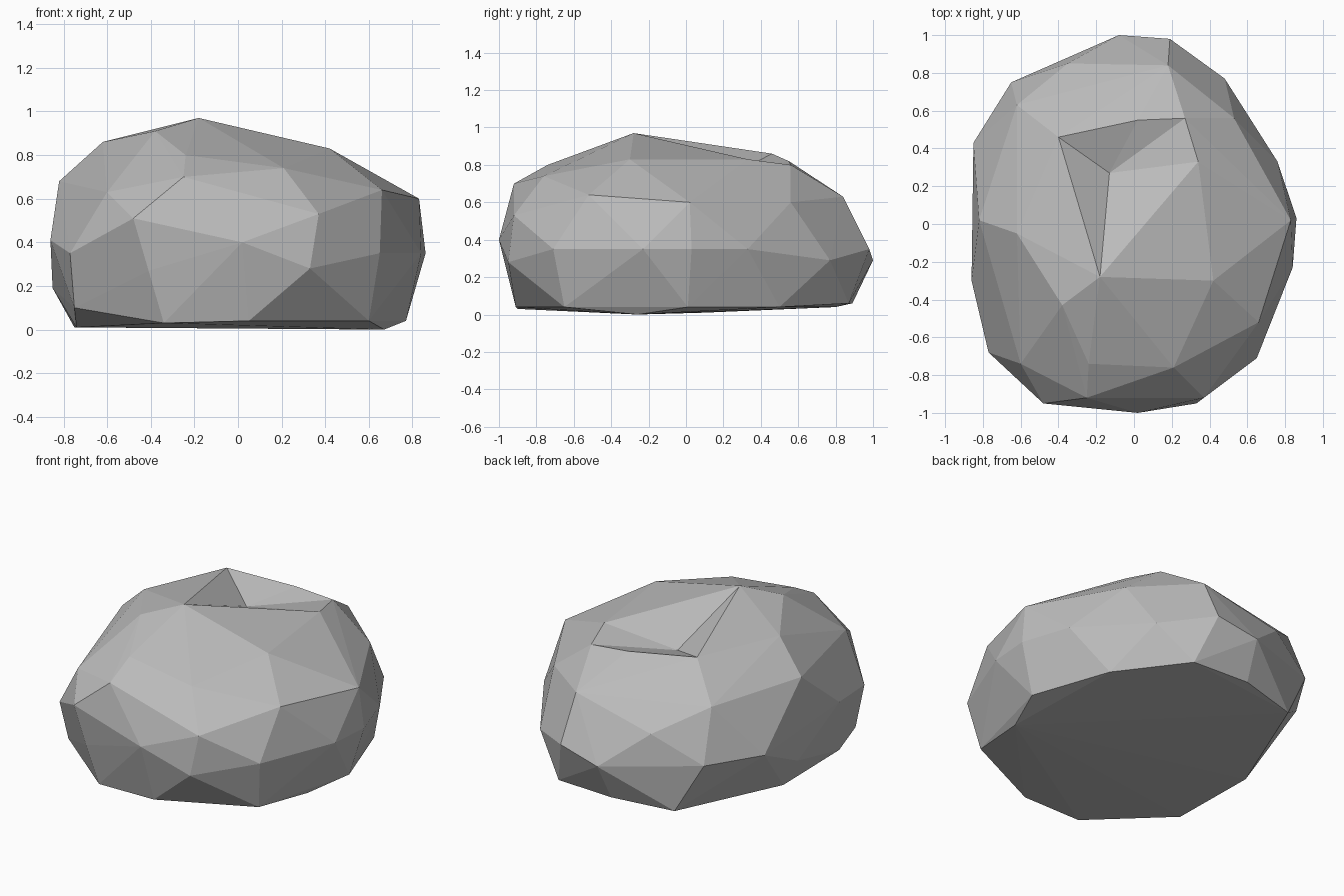
import bpy
import bmesh
from mathutils import Vector

cube = bpy.data.objects.get("Cube")
if cube:
    bpy.data.objects.remove(cube, do_unlink=True)


def plain_material(name, color):
    mat = bpy.data.materials.new(name)
    mat.use_nodes = True
    mat.diffuse_color = color
    mat.node_tree.nodes["Principled BSDF"].inputs["Base Color"].default_value = color
    return mat


def ring(height, outline):
    """Lift a plan outline to a height; a third value offsets single corners."""
    return [Vector((p[0], p[1], height + sum(p[2:]))) for p in outline]


# Flat underside, counter-clockwise from the front
base = ring(.04, [(.05, -.91), (.6, -.65), (.67, -.26, -.04), (.77, .01), (.6, .5),
                  (.28, .87, .02), (-.1, .89, .02), (-.48, .8), (-.75, .1, -.03),
                  (-.74, -.47, -.03), (-.34, -.9, -.01)])

# Widest belt of the stone
belt = ring(.35, [(.02, -1, .05), (.33, -.95, -.07), (.65, -.71), (.84, -.23),
                  (.86, .03), (.76, .33), (.48, .77, -.06), (.19, .98),
                  (-.08, 1, -.06), (-.65, .75), (-.85, .43), (-.85, .1, -.16),
                  (-.86, -.3, .06), (-.77, -.68), (-.75, -.62, -.25), (-.41, -.93, -.08)])

# Sloping shoulder facets
shoulder = ring(.6, [(.37, -.92, -.07), (.66, -.52, .04), (.83, .02), (.53, .56),
                     (.18, .84, .03), (-.35, .85, -.09), (-.62, .63, .07),
                     (-.82, .02, .08), (-.6, -.74, .03), (-.48, -.95, -.09),
                     (-.25, -.92, .1), (.21, -.76, .14)])

# Crown with one high peak and a shallow hollow behind it
crown = ring(.83, [(.42, -.3), (.34, .33), (.27, .56, -.03), (.02, .55, -.01),
                   (-.4, .46, .03), (-.62, -.05, .03), (-.38, -.43, .08),
                   (-.24, -.74, -.03), (-.18, -.28, .14)])
hollow_point = Vector((-.13, .27, .76))

# Wrap the facets, holding the hollow above the surface until it is joined
bm = bmesh.new()
for co in base + belt + shoulder + crown:
    bm.verts.new(co)
hollow = bm.verts.new(hollow_point + Vector((0, 0, .16)))
hull = bmesh.ops.convex_hull(bm, input=bm.verts[:])
loose = set(hull["geom_interior"]) | set(hull["geom_unused"])
bmesh.ops.delete(bm, geom=[v for v in loose if isinstance(v, bmesh.types.BMVert)],
                 context="VERTS")


def corner(co):
    return min(bm.verts, key=lambda v: (v.co - co).length)


# Run the crease from the hollow down to the back shoulder, then press it in
edge = bm.edges.get((corner(crown[4]), corner(crown[3])))
if edge:
    opposite = {v for f in edge.link_faces for v in f.verts}
    if {corner(hollow_point), corner(shoulder[5])} <= opposite:
        bmesh.utils.edge_rotate(edge, True)
corner(hollow_point).co = hollow_point

bmesh.ops.recalc_face_normals(bm, faces=bm.faces[:])
mesh = bpy.data.meshes.new("boulder")
bm.to_mesh(mesh)
bm.free()
mesh.materials.append(plain_material("stone grey", (.5, .5, .5, 1)))
boulder = bpy.data.objects.new("boulder", mesh)
bpy.context.scene.collection.objects.link(boulder)
